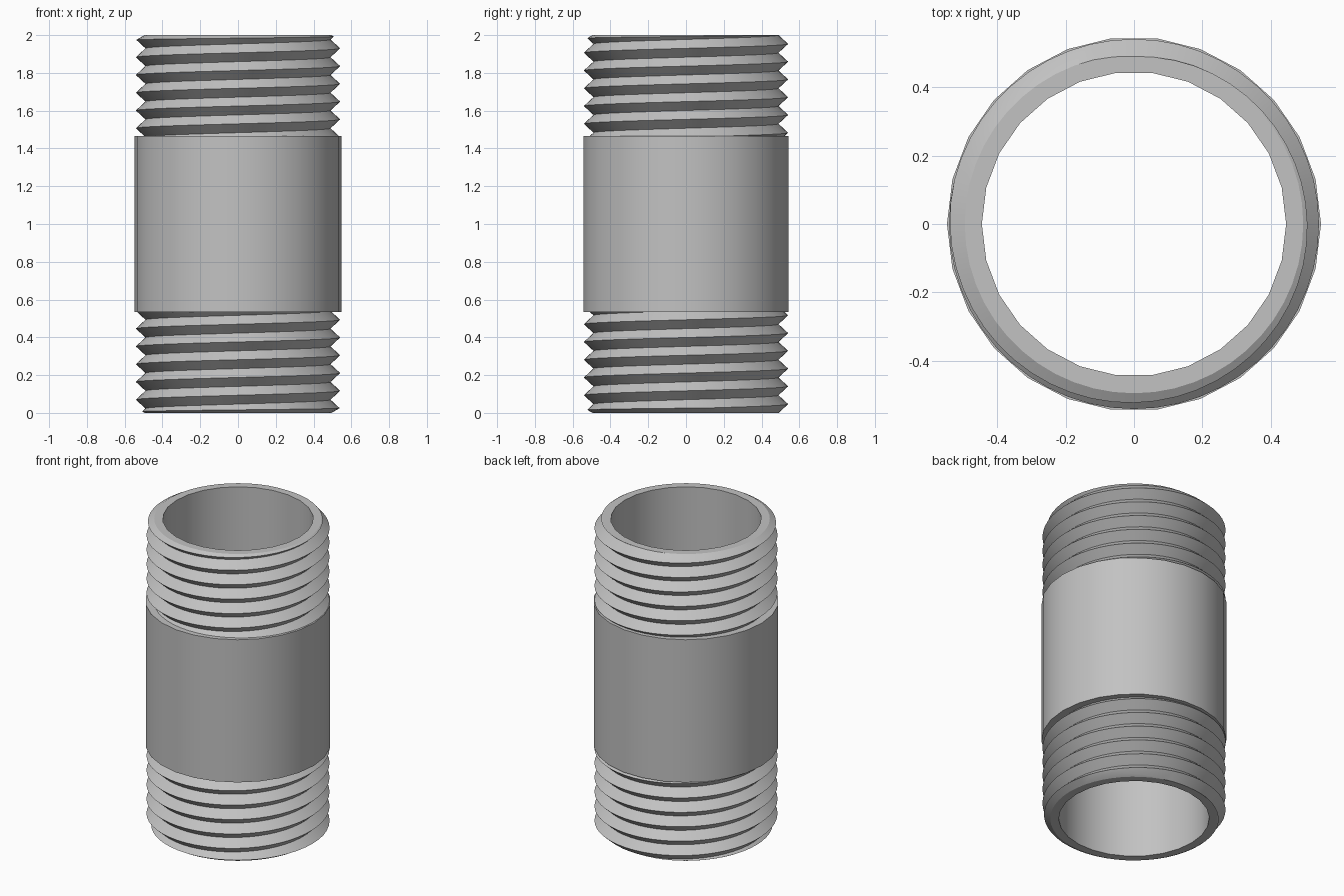
import bpy, bmesh, math

if "Cube" in bpy.data.objects:
    bpy.data.objects.remove(bpy.data.objects["Cube"], do_unlink=True)

SIDES = 26                    # facets of the barrel and bore
COLS = SIDES * 2              # columns around the thread
BORE, BARREL = 0.445, 0.547
CREST, ROOT, PITCH = 0.541, 0.49, 0.094
PHASE = 0.117                 # crest height at angle zero
SHOULDER = 0.535
TIP, CHAMFER = 0.495, 1.73    # end radius and slope of the end chamfer

steel = bpy.data.materials.new("steel_grey")
steel.use_nodes = True
grey = (0.54, 0.54, 0.54, 1)
steel.diffuse_color = grey
steel.node_tree.nodes["Principled BSDF"].inputs["Base Color"].default_value = grey


def finish(bm, name):
    bmesh.ops.remove_doubles(bm, verts=bm.verts, dist=0.0002)
    bmesh.ops.recalc_face_normals(bm, faces=bm.faces)
    mesh = bpy.data.meshes.new(name)
    bm.to_mesh(mesh)
    bm.free()
    mesh.materials.append(steel)
    obj = bpy.data.objects.new(name, mesh)
    bpy.context.collection.objects.link(obj)
    bpy.ops.object.select_all(action='DESELECT')
    obj.select_set(True)
    bpy.context.view_layer.objects.active = obj
    bpy.ops.object.shade_smooth_by_angle(angle=math.radians(28))
    return obj


def point(bm, radius, angle, z):
    return bm.verts.new((radius * math.cos(angle), radius * math.sin(angle), z))


def thread_radius(z, angle):
    """Symmetric V profile that climbs one pitch per turn."""
    turns = (z - PHASE) / PITCH - angle / math.tau
    return CREST - (CREST - ROOT) * 2 * abs(turns - round(turns))


def bore_radius(i):
    """Odd columns lie on the middle of a bore facet."""
    return BORE * (math.cos(math.pi / SIDES) if i % 2 else 1)


def chamfer_height(angle):
    """Height where the end chamfer meets the thread."""
    low, high = 0.0, 0.06
    for _ in range(30):
        mid = (low + high) / 2
        if TIP + CHAMFER * mid < thread_radius(mid, angle):
            low = mid
        else:
            high = mid
    return low


def make_thread(name):
    bm = bmesh.new()
    columns = []
    rows = 2 * (int(SHOULDER / PITCH) + 5)
    for i in range(COLS + 1):
        angle = math.tau * i / COLS
        start = chamfer_height(angle)
        end_r = min(TIP, thread_radius(0, angle))
        column = [point(bm, bore_radius(i), angle, SHOULDER),
                  point(bm, bore_radius(i), angle, 0),
                  point(bm, end_r, angle, 0)]
        for k in range(rows):
            z = PHASE + PITCH * (angle / math.tau + k / 2 - 3)
            z = min(max(z, start), SHOULDER + 0.001)
            column.append(point(bm, thread_radius(z, angle), angle, z))
        columns.append(column)
    for a, b in zip(columns, columns[1:]):
        for k in range(len(a) - 1):
            quad = (a[k], b[k], b[k + 1], a[k + 1])
            # skip strips collapsed at the trimmed ends
            if (a[k].co - a[k + 1].co).length + (b[k].co - b[k + 1].co).length > 0.0004:
                bm.faces.new(quad)
    return finish(bm, name)


# Plain middle barrel with its bore, closed by flat shoulders
bm = bmesh.new()
profile = [(BORE, SHOULDER), (BARREL, SHOULDER),
           (BARREL, 2 - SHOULDER + 0.01), (BORE, 2 - SHOULDER + 0.01)]
profile = [(r, min(z, 2 - SHOULDER)) for r, z in profile]
rings = [[point(bm, r, math.tau * i / SIDES, z) for i in range(SIDES)]
         for r, z in profile]
for lower, upper in zip(rings, rings[1:] + rings[:1]):
    for i in range(SIDES):
        j = (i + 1) % SIDES
        bm.faces.new((lower[i], lower[j], upper[j], upper[i]))
finish(bm, "middle_barrel")

# Threaded ends: the upper one is the lower one turned over
make_thread("lower_threaded_end")
upper = make_thread("upper_threaded_end")
upper.rotation_euler.y = math.pi
upper.location.z = 2
